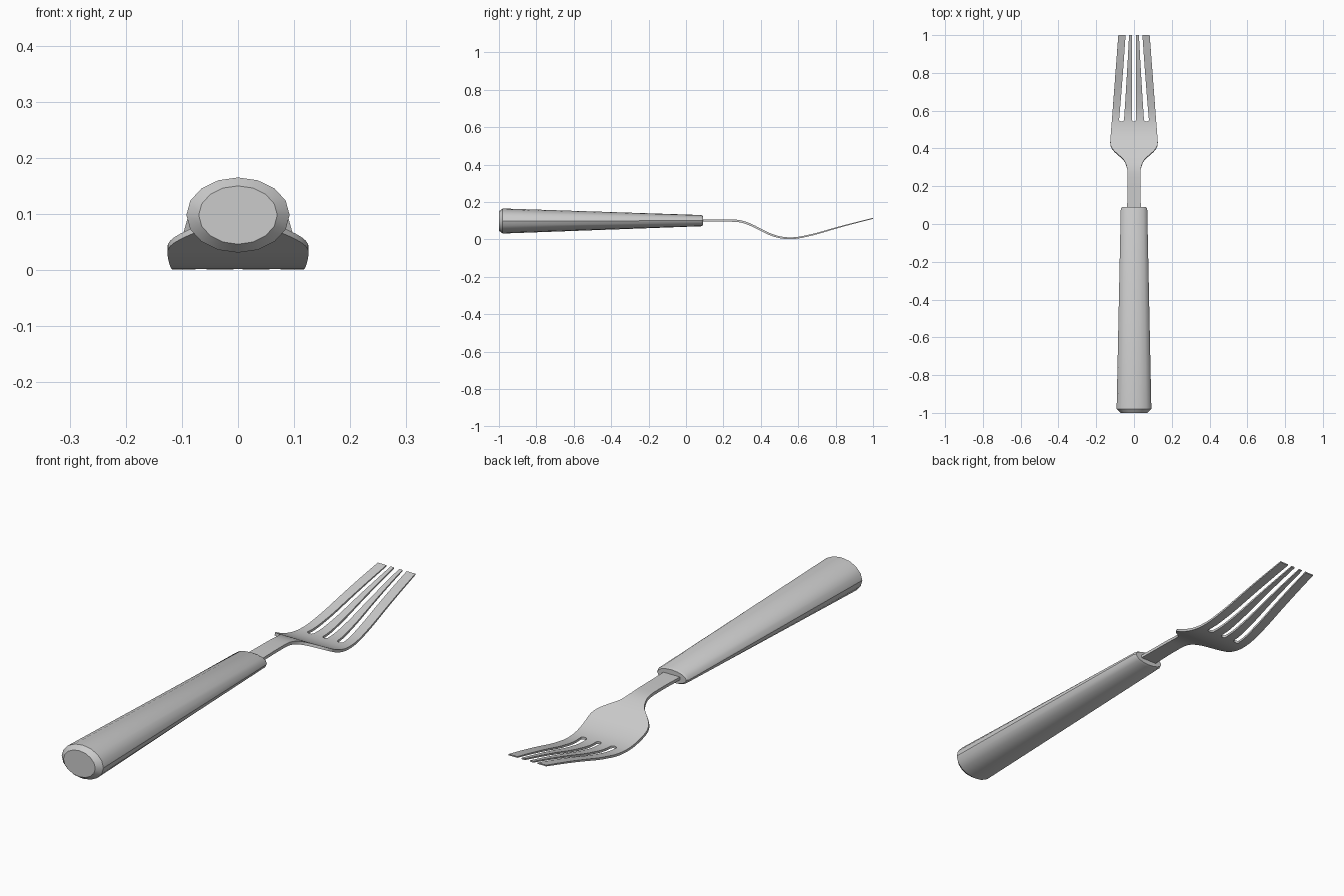
import bpy, bmesh, math

if "Cube" in bpy.data.objects:
    bpy.data.objects.remove(bpy.data.objects["Cube"])


def finish(name, bm, angle):
    bmesh.ops.recalc_face_normals(bm, faces=bm.faces)
    me = bpy.data.meshes.new(name)
    bm.to_mesh(me)
    bm.free()
    ob = bpy.data.objects.new(name, me)
    bpy.context.collection.objects.link(ob)
    bpy.ops.object.select_all(action='DESELECT')
    ob.select_set(True)
    bpy.context.view_layer.objects.active = ob
    bpy.ops.object.shade_smooth_by_angle(angle=math.radians(angle))
    return ob


def curve(pts, y):
    """Smooth (Hermite) interpolation through (y, value) points."""
    y = min(max(y, pts[0][0]), pts[-1][0])
    i = max(k for k in range(len(pts) - 1) if pts[k][0] <= y)

    def slope(k):
        a, b = pts[max(k - 1, 0)], pts[min(k + 1, len(pts) - 1)]
        return (b[1] - a[1]) / (b[0] - a[0])
    (y0, v0), (y1, v1) = pts[i], pts[i + 1]
    h = y1 - y0
    t = (y - y0) / h
    return ((2*t**3 - 3*t*t + 1) * v0 + (t**3 - 2*t*t + t) * h * slope(i)
            + (3*t*t - 2*t**3) * v1 + (t**3 - t*t) * h * slope(i + 1))


# Handle: tapered oval with chamfered ends (y, half width, half height, centre z)
SIDES = 16
bm = bmesh.new()
rings = []
for y, rx, rz, cz in [(-1, .070, .052, .098), (-.98, .092, .067, .098),
                      (.08, .070, .030, .100), (.09, .064, .025, .100)]:
    rings.append([bm.verts.new((rx * math.sin(a), y, cz + rz * math.cos(a)))
                  for a in (2 * math.pi * k / SIDES for k in range(SIDES))])
for r0, r1 in zip(rings, rings[1:]):
    for k in range(SIDES):
        n = (k + 1) % SIDES
        bm.faces.new((r0[k], r0[n], r1[n], r1[k]))
bm.faces.new(rings[0])
bm.faces.new(rings[-1])
finish("handle", bm, 30)

# Fork head: side profile and half-width outline along y
PROFILE = [(.05, .1), (.25, .1), (.30, .094), (.35, .076), (.40, .051), (.45, .027),
           (.50, .0115), (.55, .006), (.60, .009), (.65, .019), (.70, .031),
           (.80, .060), (.90, .087), (1, .112)]
WIDTH = [(.05, .036), (.10, .036), (.18, .034), (.27, .034), (.30, .038), (.337, .053),
         (.36, .077), (.38, .100), (.40, .117), (.42, .125), (.44, .1255), (.474, .123),
         (.55, .117), (1, .083)]
SLOT = .543


def slot_edges(y):
    """Half-row of slot edges: centre slot, outer slot inner and outer edge."""
    t = max(0, (y - .55) / .45)
    c, a, b = .0106 + .0054 * t, .053 - .016 * t, .079 - .016 * t
    if y < .549:                       # rounded slot root
        f = .75 if y > .5445 else .4
        m, h = (a + b) / 2, (b - a) / 2
        c, a, b = c * f, m - h * f, m + h * f
    s = min(1, curve(WIDTH, y) / .117)
    return [c * s, a * s, b * s]


ys = [.05, .10, .18, .25] + [.27 + .0125 * k for k in range(22)]
ys += [SLOT, .546, .55] + [.55 + .025 * k for k in range(1, 19)]
bm = bmesh.new()
rows = []
for y in ys:
    half = slot_edges(y) + [curve(WIDTH, y)]
    rows.append([bm.verts.new((x, y, curve(PROFILE, y)))
                 for x in [-v for v in reversed(half)] + half])
for i in range(len(rows) - 1):
    for k in range(7):
        if k % 2 and ys[i] >= SLOT - .0001:
            continue                   # gap between tines
        bm.faces.new((rows[i][k], rows[i][k + 1], rows[i + 1][k + 1], rows[i + 1][k]))

# Thickness: offset both skins along the profile normal, thinner at the tips
lower = list(bm.verts)
ext = bmesh.ops.extrude_face_region(bm, geom=list(bm.faces), use_keep_orig=True)
upper = [g for g in ext["geom"] if isinstance(g, bmesh.types.BMVert)]
for verts, sign in ((lower, -1), (upper, 1)):
    for v in verts:
        y = v.co.y
        d = (curve(PROFILE, y + .004) - curve(PROFILE, y - .004)) / .008
        n = math.hypot(1, d)
        half_t = .006 - .0035 * max(0, (y - .3) / .7)
        if y < .999:
            v.co.y -= sign * half_t * d / n
        v.co.z += sign * half_t / n
finish("fork_head", bm, 40)
